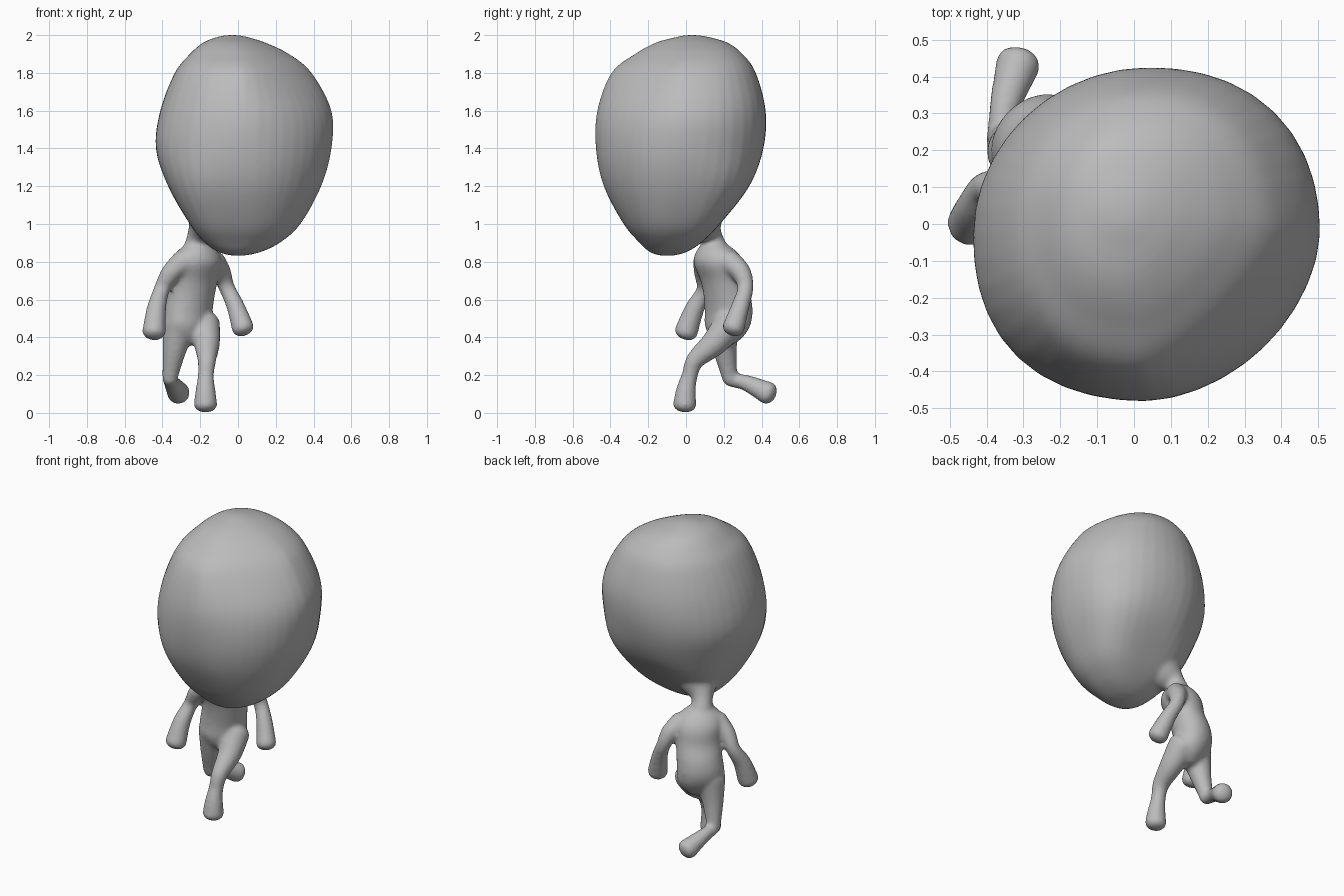
import bpy, bmesh, math
from mathutils import Vector

cube = bpy.data.objects.get("Cube")
if cube:
    bpy.data.objects.remove(cube, do_unlink=True)

SIDES = 40
LEFT = Vector((1, 1, 0)).normalized()   # the figure is turned toward +x, -y
FRONT = Vector((1, -1, 0)).normalized()

bm = bmesh.new()


def smooth_path(keys, steps):
    """Catmull-Rom samples through rows of numbers."""
    pts = [Vector(k) for k in keys]
    pts = [pts[0]] + pts + [pts[-1]]
    out = []
    for a, b, c, d in zip(pts, pts[1:], pts[2:], pts[3:]):
        for i in range(steps):
            t = i / steps
            out.append(b + (c - a) * (t / 2) + (a * 2 - b * 5 + c * 4 - d) * (t * t / 2)
                       + (b * 3 - a - c * 3 + d) * (t ** 3 / 2))
    return out + [pts[-1]]


def loft(rings):
    """Closed skin over rings: centre, u, v and side, front, back fullness."""
    loops = []
    for centre, u, v, side, front, back in rings:
        loop = []
        for i in range(SIDES):
            a = math.tau * i / SIDES
            c, s = math.cos(a), math.sin(a)
            full = side if c * s > 0 else front if c > 0 else back
            p = 1 / (0.5 - math.log2(1 + full))   # superellipse exponent
            k = (abs(c) ** p + abs(s) ** p) ** (-1 / p)
            loop.append(bm.verts.new(centre + (u * c + v * s) * k))
        loops.append(loop)
    faces = [bm.faces.new(loops[0]), bm.faces.new(loops[-1])]
    for low, high in zip(loops, loops[1:]):
        for i in range(SIDES):
            j = (i + 1) % SIDES
            faces.append(bm.faces.new((low[i], low[j], high[j], high[i])))
    bmesh.ops.recalc_face_normals(bm, faces=faces)


def limb(keys, steps=6):
    """Round tube with flattened domed ends through rows of x, y, z, radius."""
    path = smooth_path(keys, steps)
    pos = [Vector(p[:3]) for p in path]
    last = len(pos) - 1
    tangents = [(pos[min(i + 1, last)] - pos[max(i - 1, 0)]).normalized()
                for i in range(last + 1)]
    dome = [math.radians(a) for a in (85, 65, 45, 22)]
    rows = [(pos[0] - tangents[0] * path[0][3] * 0.65 * math.sin(a), tangents[0],
             path[0][3] * math.cos(a)) for a in dome]
    rows += [(p, t, k[3]) for p, t, k in zip(pos, tangents, path)]
    rows += [(pos[-1] + tangents[-1] * path[-1][3] * 0.65 * math.sin(a), tangents[-1],
              path[-1][3] * math.cos(a)) for a in reversed(dome)]
    rings, u = [], LEFT
    for p, t, r in rows:
        u = (u - t * u.dot(t)).normalized()
        rings.append((p, u * r, t.cross(u) * r, 0, 0, 0))
    loft(rings)


# Head: height, x and y extents of each slice, then side, front, back fullness
head = [
    (0.832, -0.03, 0.03, -0.13, -0.07, 0, 0, 0),
    (0.85, -0.10, 0.115, -0.19, 0.00, 0.06, 0, 0),
    (0.90, -0.175, 0.22, -0.245, 0.08, 0.11, 0, 0.03),
    (1.00, -0.255, 0.33, -0.33, 0.18, 0.14, -0.01, 0.14),
    (1.20, -0.37, 0.44, -0.435, 0.335, 0.11, -0.02, 0.02),
    (1.40, -0.435, 0.495, -0.477, 0.41, 0.05, -0.03, 0),
    (1.60, -0.412, 0.495, -0.47, 0.422, 0.035, -0.08, 0),
    (1.80, -0.335, 0.39, -0.395, 0.37, 0.04, -0.14, 0),
    (1.90, -0.255, 0.27, -0.27, 0.30, 0.05, -0.12, 0),
    (1.96, -0.185, 0.145, -0.16, 0.22, 0.04, -0.08, 0),
    (1.99, -0.11, 0.05, -0.05, 0.12, 0, 0, 0),
    (2.00, -0.06, 0.00, 0.00, 0.06, 0, 0, 0),
]
loft([(Vector(((x0 + x1) / 2, (y0 + y1) / 2, z)),
       Vector(((x1 - x0) / 2, 0, 0)), Vector((0, (y1 - y0) / 2, 0)), *fullness)
      for z, x0, x1, y0, y1, *fullness in smooth_path(head, 5)])

# Neck, flaring into the skull
limb([(-0.218, 0.17, 0.80, 0.09), (-0.217, 0.147, 0.89, 0.065),
      (-0.203, 0.125, 0.945, 0.066), (-0.165, 0.092, 1.00, 0.115), (-0.10, 0.035, 1.10, 0.20)])

# Torso: height, centre x, centre y, half width, half depth
torso = [
    (0.36, -0.25, 0.21, 0.05, 0.03),
    (0.40, -0.25, 0.215, 0.10, 0.07),
    (0.46, -0.26, 0.22, 0.137, 0.10),
    (0.53, -0.262, 0.226, 0.14, 0.112),
    (0.61, -0.25, 0.22, 0.135, 0.115),
    (0.70, -0.23, 0.20, 0.135, 0.11),
    (0.79, -0.217, 0.175, 0.145, 0.122),
    (0.85, -0.214, 0.162, 0.122, 0.10),
    (0.90, -0.212, 0.147, 0.06, 0.057),
]
loft([(Vector((x, y, z)), LEFT * w, FRONT * d, 0, 0, 0)
      for z, x, y, w, d in smooth_path(torso, 5)])

# Right arm
limb([(-0.29, 0.10, 0.80, 0.065), (-0.36, 0.095, 0.735, 0.052), (-0.405, 0.098, 0.65, 0.043),
      (-0.432, 0.045, 0.55, 0.052), (-0.445, 0.0, 0.427, 0.063)])
# Left arm
limb([(-0.13, 0.23, 0.80, 0.065), (-0.09, 0.29, 0.745, 0.054), (-0.06, 0.315, 0.665, 0.043),
      (-0.015, 0.29, 0.57, 0.048), (0.027, 0.25, 0.447, 0.06)])

# Left leg, stepping forward onto its toes
limb([(-0.18, 0.23, 0.47, 0.085), (-0.165, 0.15, 0.37, 0.07), (-0.165, 0.05, 0.28, 0.05),
      (-0.17, 0.02, 0.20, 0.043), (-0.172, 0.0, 0.12, 0.053), (-0.172, -0.007, 0.042, 0.063)])
# Right leg, planted behind, with the foot kicked back
limb([(-0.31, 0.195, 0.47, 0.09), (-0.335, 0.205, 0.34, 0.065), (-0.355, 0.225, 0.22, 0.046),
      (-0.36, 0.235, 0.175, 0.042)])
limb([(-0.36, 0.235, 0.175, 0.038), (-0.35, 0.32, 0.158, 0.043),
      (-0.313, 0.437, 0.103, 0.062)])

mesh = bpy.data.meshes.new("figure")
bm.to_mesh(mesh)
bm.free()
figure = bpy.data.objects.new("big_headed_figure", mesh)
bpy.context.collection.objects.link(figure)

# Fuse the parts into one soft skin
fuse = figure.modifiers.new("Fuse", 'REMESH')
fuse.mode = 'VOXEL'
fuse.voxel_size = 0.011
fuse.use_smooth_shade = True
soften = figure.modifiers.new("Soften", 'SMOOTH')
soften.factor = 0.5
soften.iterations = 14

# Plain grey skin
grey = bpy.data.materials.new("plain_grey")
grey.use_nodes = True
color = (0.5, 0.5, 0.5, 1)
grey.diffuse_color = color
grey.node_tree.nodes["Principled BSDF"].inputs["Base Color"].default_value = color
mesh.materials.append(grey)
